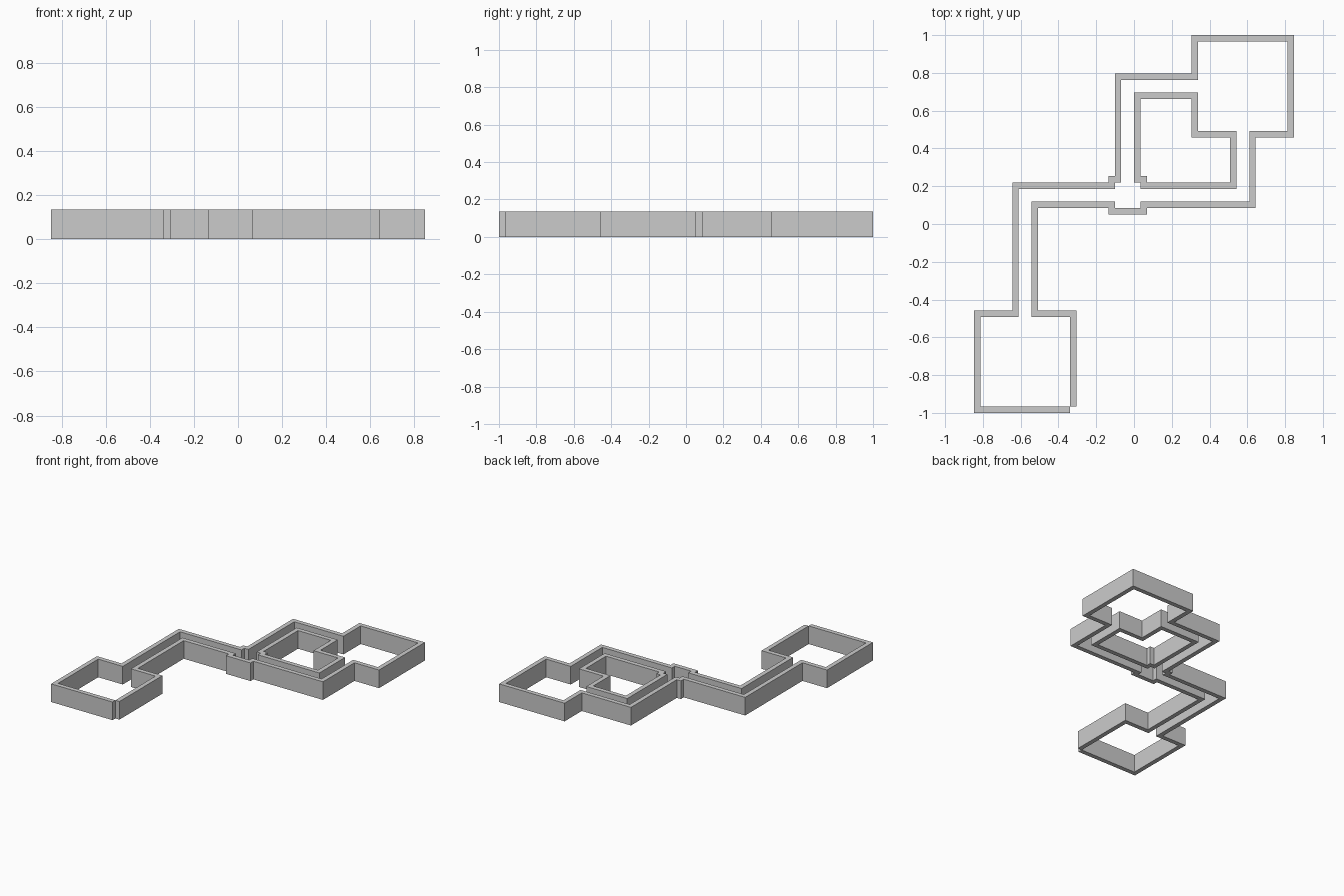
import bpy, bmesh
from mathutils import Vector

if "Cube" in bpy.data.objects:
    bpy.data.objects.remove(bpy.data.objects["Cube"])

U = 2 / 59          # wall thickness, the grid cell of the plan
HEIGHT = 4 * U


def wall(name, cells, closed):
    """Mitred wall strip following a path of grid cells."""
    pts = [Vector(((x - 24.5) * U, (y - 29) * U, 0)) for x, y in cells]
    n = len(pts)
    count = n if closed else n - 1
    normals = []
    for i in range(count):
        d = (pts[(i + 1) % n] - pts[i]).normalized()
        normals.append(Vector((-d.y, d.x, 0)))
    bm = bmesh.new()
    rings = []
    for i, p in enumerate(pts):
        if closed:
            a, b = normals[i - 1], normals[i]
        else:
            a, b = normals[max(i - 1, 0)], normals[min(i, count - 1)]
        off = (a + b) * U / 2 if a.dot(b) < 0.5 else a * U / 2
        up = Vector((0, 0, HEIGHT))
        rings.append([bm.verts.new(v) for v in
                      (p + off, p - off, p - off + up, p + off + up)])
    for i in range(count):
        r, s = rings[i], rings[(i + 1) % n]
        for k in range(4):
            m = (k + 1) % 4
            bm.faces.new((r[k], r[m], s[m], s[k]))
    if not closed:
        bm.faces.new(rings[0])
        bm.faces.new(rings[-1])
    bmesh.ops.recalc_face_normals(bm, faces=bm.faces)
    mesh = bpy.data.meshes.new(name)
    bm.to_mesh(mesh)
    bm.free()
    obj = bpy.data.objects.new(name, mesh)
    bpy.context.collection.objects.link(obj)
    return obj


# Outer wall: lower room, corridor, doorway, upper room and back again
wall("outer_wall", [
    (14.5, 0), (0, 0), (0, 15), (6, 15), (6, 35), (21, 35), (21, 36),
    (22, 36), (22, 52), (34, 52), (34, 58), (49, 58), (49, 43), (43, 43),
    (43, 32), (26, 32), (26, 31), (21, 31), (21, 32), (9, 32), (9, 15),
    (15, 15), (15, 0.5)], False)

# Inner wall: island enclosed by the ring corridor
wall("inner_wall", [
    (25, 49), (34, 49), (34, 43), (40, 43), (40, 35), (26, 35),
    (26, 36), (25, 36)], True)
